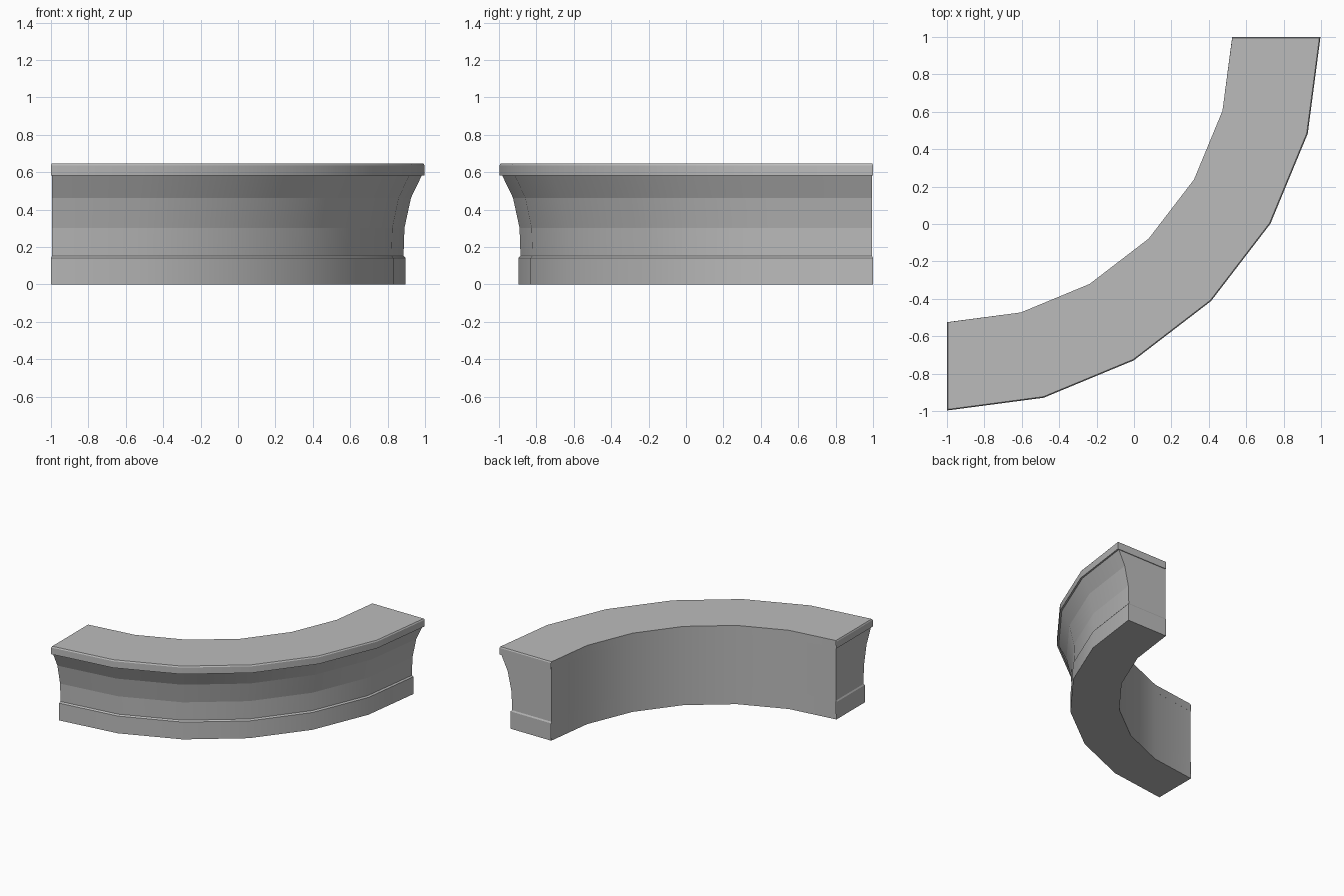
import bpy, bmesh, math

cube = bpy.data.objects.get("Cube")
if cube:
    bpy.data.objects.remove(cube, do_unlink=True)

CENTRE = (-1.0, 1.0)   # centre of the quarter ring
SEGMENTS = 6
INNER = 1.525          # radius of the plain back wall

stone = bpy.data.materials.new("grey_stone")
colour = (0.5, 0.5, 0.5, 1)
stone.diffuse_color = colour
stone.use_nodes = True
bsdf = stone.node_tree.nodes["Principled BSDF"]
bsdf.inputs["Base Color"].default_value = colour
bsdf.inputs["Roughness"].default_value = 0.8


def sweep(name, outer):
    """Sweep a profile of (radius, height, end inset) through a quarter turn."""
    first, last = outer[0], outer[-1]
    profile = [(INNER, first[1], first[2])] + outer + [(INNER, last[1], last[2])]
    bm = bmesh.new()
    rings = []
    for i in range(SEGMENTS + 1):
        a = -math.pi / 2 * (1 - i / SEGMENTS)
        side = {0: 1, SEGMENTS: -1}.get(i, 0)   # ends are pulled inward
        rings.append([bm.verts.new((
            CENTRE[0] + r * math.cos(a) - side * inset * math.sin(a),
            CENTRE[1] + r * math.sin(a) + side * inset * math.cos(a),
            z)) for r, z, inset in profile])
    n = len(profile)
    for ra, rb in zip(rings, rings[1:]):
        for j in range(n):
            k = (j + 1) % n
            bm.faces.new((ra[j], rb[j], rb[k], ra[k])).smooth = True
            # keep the moulding bands crisp, smooth only along the curve
    for ring in (rings[0], rings[-1]):
        # end caps as strips between back wall and profile
        bottom, top = ring[0], ring[-1]
        if n > 4 and any(p[2] != first[2] for p in profile):
            lower = bm.verts.new(bottom.co.lerp(top.co, 0))
            lower.co = bottom.co
            lower.co.z = ring[2].co.z
            bm.faces.new((bottom, ring[1], ring[2], lower))
            bm.faces.new((lower, ring[2], ring[3], top))
        else:
            bm.faces.new(ring)
    bmesh.ops.recalc_face_normals(bm, faces=bm.faces[:])
    column = {v: j for ring in rings for j, v in enumerate(ring)}
    for e in bm.edges:
        a, b = e.verts
        across = column.get(a, -1) != column.get(b, -2)
        e.smooth = across and all(len(f.verts) == 4 and f.smooth for f in e.link_faces)
    mesh = bpy.data.meshes.new(name)
    bm.to_mesh(mesh)
    bm.free()
    mesh.materials.append(stone)
    obj = bpy.data.objects.new(name, mesh)
    bpy.context.scene.collection.objects.link(obj)
    return obj


# Plinth with a small chamfer on its upper edge
sweep("base_plinth", [(1.895, 0, 0), (1.895, 0.142, 0), (1.885, 0.153, 0.006)])

# Flaring counter front
sweep("counter_body", [(1.885, 0.153, 0.006), (1.89, 0.302, 0.006),
                       (1.925, 0.463, 0.006), (1.983, 0.583, 0.006)])

# Top slab with a slightly eased edge
sweep("counter_top", [(1.997, 0.583, 0), (1.997, 0.637, 0), (1.991, 0.647, 0.005)])
